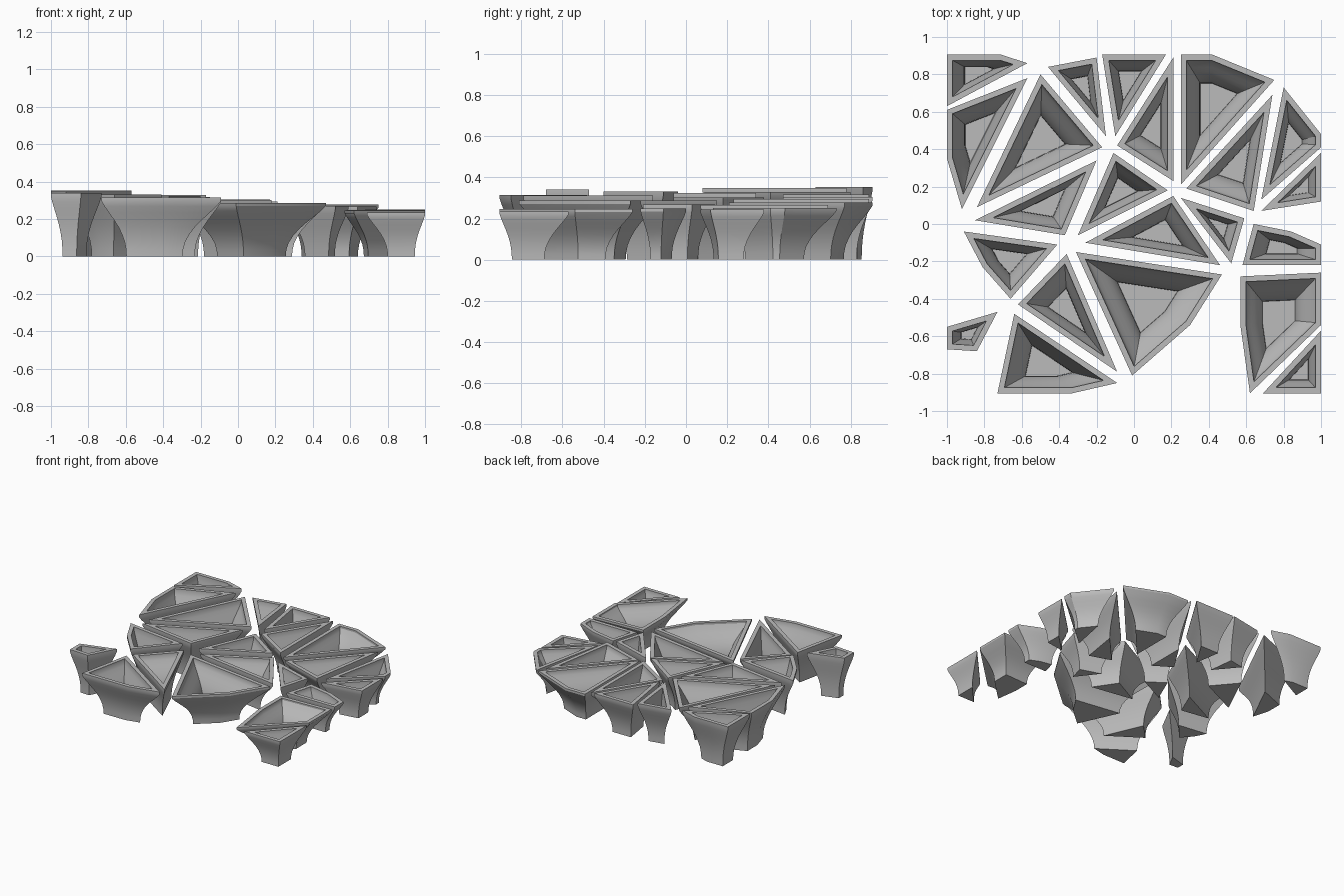
import bpy
import bmesh
import math
from mathutils import Vector

cube = bpy.data.objects.get("Cube")
if cube:
    bpy.data.objects.remove(cube, do_unlink=True)

# Single stone grey shared by every planter
grey = bpy.data.materials.new("stone_grey")
grey.use_nodes = True
stone_colour = (0.5, 0.5, 0.5, 1)
grey.diffuse_color = stone_colour
grey.node_tree.nodes["Principled BSDF"].inputs["Base Color"].default_value = stone_colour

FOOT_SCALE = 0.47
WALL = 0.03
FLOOR = 0.03
# Flare of the wall: (height fraction, outward fraction)
FLARE = [(0, 0), (.12, .015), (.25, .07), (.38, .18), (.5, .32),
         (.62, .5), (.74, .7), (.85, .88), (.94, 1), (1, 1)]


def signed_area(points):
    return sum(a.cross(b) for a, b in zip(points, points[1:] + points[:1])) / 2


def centroid(points):
    total = Vector((0, 0))
    for a, b in zip(points, points[1:] + points[:1]):
        total += (a + b) * a.cross(b)
    return total / (6 * signed_area(points))


def inset(points, distance):
    """Move every edge of an anticlockwise outline inward by the same distance."""
    result = []
    for i, corner in enumerate(points):
        before = (corner - points[i - 1]).normalized()
        after = (points[(i + 1) % len(points)] - corner).normalized()
        normal_a = Vector((-before.y, before.x))
        normal_b = Vector((-after.y, after.x))
        result.append(corner + (normal_a + normal_b) * distance / (1 + normal_a.dot(normal_b)))
    return result


def planter(name, *corners):
    """Hollow flared bowl with a flat foot, growing from the given rim outline."""
    outline = [Vector(c) for c in corners]
    if signed_area(outline) < 0:
        outline.reverse()
    centre = centroid(outline)
    perimeter = sum((a - b).length for a, b in zip(outline, outline[1:] + outline[:1]))
    inner = inset(outline, min(WALL, signed_area(outline) / perimeter * 0.8))
    # Rims step down gently across the group
    height = 0.295 - 0.058 * centre.x + 0.01 * centre.y

    bm = bmesh.new()

    def ring(points, flare, z):
        scale = FOOT_SCALE + (1 - FOOT_SCALE) * flare
        return [bm.verts.new((*(centre + (p - centre) * scale), z)) for p in points]

    rings = [ring(outline, f, u * height) for u, f in FLARE]
    rings += [ring(inner, f, FLOOR + u * (height - FLOOR)) for u, f in reversed(FLARE)]
    count = len(outline)
    for low, high in zip(rings, rings[1:]):
        for i in range(count):
            j = (i + 1) % count
            bm.faces.new((low[i], low[j], high[j], high[i]))
    bm.faces.new(list(reversed(rings[0])))
    bm.faces.new(rings[-1])

    mesh = bpy.data.meshes.new(name)
    bm.to_mesh(mesh)
    bm.free()
    mesh.materials.append(grey)
    obj = bpy.data.objects.new(name, mesh)
    bpy.context.collection.objects.link(obj)
    bpy.ops.object.select_all(action='DESELECT')
    obj.select_set(True)
    bpy.context.view_layer.objects.active = obj
    bpy.ops.object.shade_smooth_by_angle(angle=math.radians(30))


# Right-hand group, back to front
planter("back_right_corner_planter", (-1, .905), (-.71, .905), (-.57, .86), (-1, .63))
planter("right_edge_planter", (-1, .61), (-.57, .78), (-.92, .08), (-1, .35))
planter("right_large_planter", (-.5, .8), (-.17, .41), (-.84, .09))
planter("right_inner_planter", (-.2, .34), (-.85, .02), (-.37, -.06))
planter("right_side_planter", (-.91, -.04), (-.41, -.11), (-.66, -.4), (-.81, -.23))
planter("right_small_planter", (-.73, -.47), (-.84, -.68), (-1, -.67), (-1, -.55))
planter("front_right_planter", (-.64, -.48), (-.09, -.85), (-.33, -.905), (-.73, -.905))
planter("front_inner_planter", (-.36, -.16), (-.09, -.79), (-.62, -.43))

# Middle group
planter("front_large_planter", (-.31, -.15), (.47, -.27), (.3, -.54), (-.01, -.81))
planter("centre_front_planter", (.21, .15), (.46, -.22), (-.26, -.1))
planter("centre_planter", (-.11, .38), (.18, .18), (-.3, -.06))
planter("centre_small_planter", (.25, .14), (.59, .03), (.52, -.21))
planter("back_narrow_planter", (-.2, .89), (-.15, .47), (-.46, .84))
planter("back_centre_planter", (-.17, .905), (.17, .905), (-.1, .47))
planter("back_inner_planter", (.21, .89), (.21, .23), (-.09, .42))

# Left-hand group, back to front
planter("back_large_planter", (.25, .905), (.42, .905), (.75, .77), (.25, .21))
planter("left_inner_planter", (.74, .69), (.64, .07), (.28, .19))
planter("left_back_planter", (.8, .73), (1, .48), (1, .41), (.68, .13))
planter("left_edge_planter", (1, .38), (1, .12), (.68, .07))
planter("left_side_planter", (.64, 0), (.84, -.04), (1, -.11), (1, -.22), (.58, -.22))
planter("front_left_planter", (.57, -.28), (1, -.26), (1, -.54), (.62, -.905), (.57, -.55))
planter("front_left_corner_planter", (1, -.57), (1, -.905), (.69, -.905))
